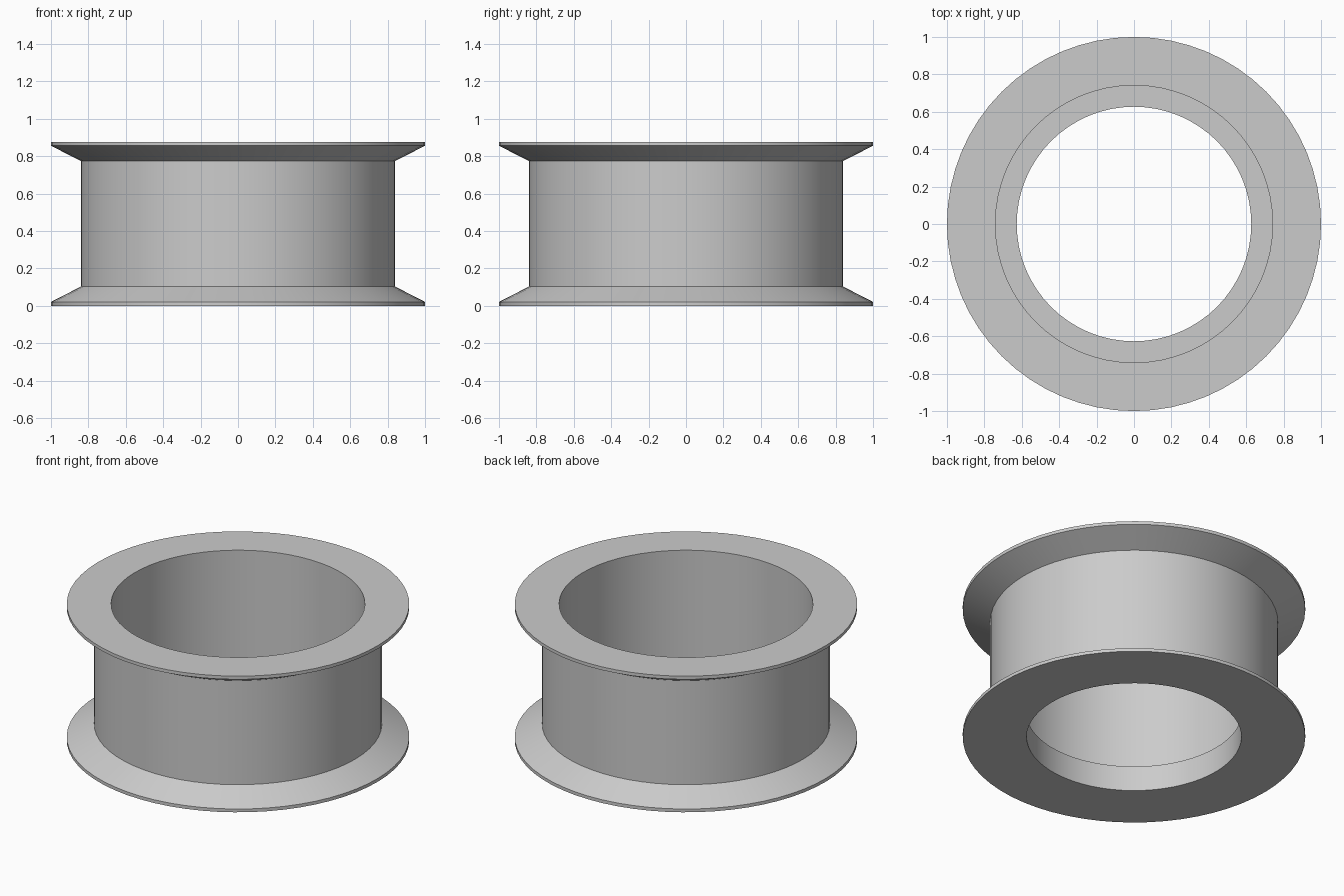
import bpy, bmesh, math

cube = bpy.data.objects.get("Cube")
if cube:
    bpy.data.objects.remove(cube, do_unlink=True)

SEGMENTS = 64
HEIGHT = 0.877

# Plain grey finish
grey = bpy.data.materials.new("plain_grey")
grey.use_nodes = True
colour = (0.6, 0.6, 0.6, 1)
grey.diffuse_color = colour
grey.node_tree.nodes["Principled BSDF"].inputs["Base Color"].default_value = colour

# Closed cross-section (radius, height): flanges, barrel, then stepped bore
flange = [(1.0, 0.0), (1.0, 0.021), (0.84, 0.103)]
outside = flange + [(r, HEIGHT - z) for r, z in reversed(flange)]
bore = [(0.741, HEIGHT), (0.741, 0.162), (0.627, 0.162), (0.627, 0.0)]
profile = outside + bore

# Revolve the section around z
bm = bmesh.new()
verts = [bm.verts.new((r, 0, z)) for r, z in profile]
edges = [bm.edges.new((a, b)) for a, b in zip(verts, verts[1:] + verts[:1])]
bmesh.ops.spin(bm, geom=verts + edges, cent=(0, 0, 0), axis=(0, 0, 1),
               angle=math.tau, steps=SEGMENTS)
bmesh.ops.remove_doubles(bm, verts=bm.verts[:], dist=0.0001)
bmesh.ops.recalc_face_normals(bm, faces=bm.faces[:])
mesh = bpy.data.meshes.new("flanged_ring")
bm.to_mesh(mesh)
bm.free()
mesh.materials.append(grey)

ring = bpy.data.objects.new("flanged_ring", mesh)
bpy.context.collection.objects.link(ring)

# Smooth round walls with crisp rims
bpy.ops.object.select_all(action="DESELECT")
ring.select_set(True)
bpy.context.view_layer.objects.active = ring
bpy.ops.object.shade_smooth_by_angle(angle=math.radians(25))
